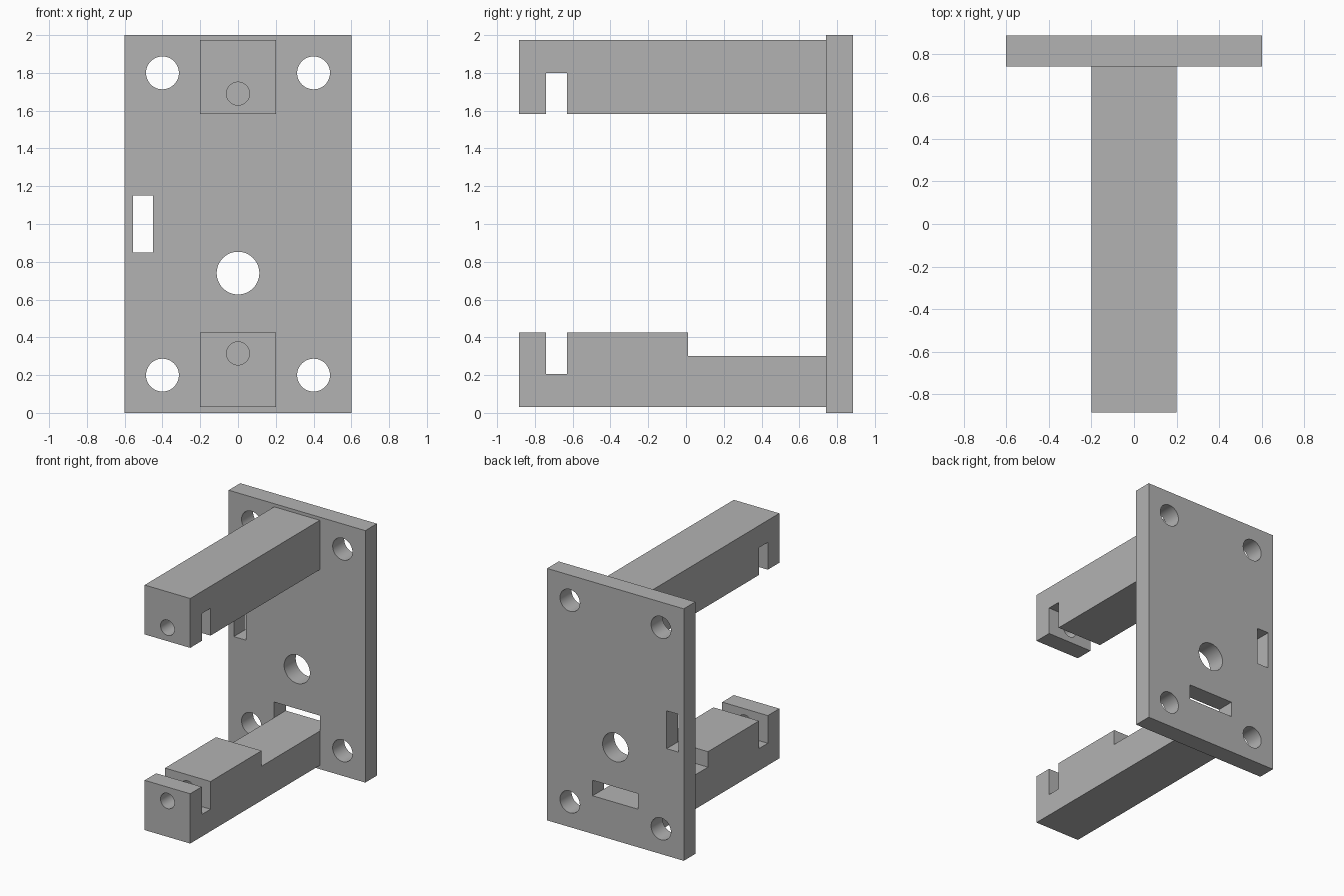
import bpy
import bmesh
import math

cube = bpy.data.objects.get("Cube")
if cube:
    bpy.data.objects.remove(cube, do_unlink=True)

GREY = (0.45, 0.45, 0.45, 1.0)
grey = bpy.data.materials.new("plain grey")
grey.use_nodes = True
grey.diffuse_color = GREY
grey.node_tree.nodes["Principled BSDF"].inputs["Base Color"].default_value = GREY

FRONT, PLATE_FRONT, BACK = -0.885, 0.74, 0.885
ARM_HALF = 0.2


def add_object(name, bm):
    bmesh.ops.recalc_face_normals(bm, faces=bm.faces)
    mesh = bpy.data.meshes.new(name)
    bm.to_mesh(mesh)
    bm.free()
    mesh.materials.append(grey)
    obj = bpy.data.objects.new(name, mesh)
    bpy.context.collection.objects.link(obj)
    return obj


def box(name, x0, x1, y0, y1, z0, z1):
    bm = bmesh.new()
    bmesh.ops.create_cube(bm, size=1)
    for v in bm.verts:
        v.co.x = x1 if v.co.x > 0 else x0
        v.co.y = y1 if v.co.y > 0 else y0
        v.co.z = z1 if v.co.z > 0 else z0
    return add_object(name, bm)


def rod(name, x, z, radius, y0, y1):
    """Cylinder lying along y."""
    bpy.ops.mesh.primitive_cylinder_add(
        vertices=48, radius=radius, depth=y1 - y0,
        location=(x, (y0 + y1) / 2, z), rotation=(math.pi / 2, 0, 0))
    obj = bpy.context.object
    obj.name = name
    return obj


def arm(name, profile):
    """Extrude a side profile of (y, z) points across the arm width."""
    bm = bmesh.new()
    face = bm.faces.new([bm.verts.new((-ARM_HALF, y, z)) for y, z in profile])
    extruded = bmesh.ops.extrude_face_region(bm, geom=[face])
    moved = [g for g in extruded["geom"] if isinstance(g, bmesh.types.BMVert)]
    bmesh.ops.translate(bm, verts=moved, vec=(2 * ARM_HALF, 0, 0))
    return add_object(name, bm)


def cut(target, cutters):
    """Subtract each cutter, then discard it."""
    bpy.ops.object.select_all(action="DESELECT")
    target.select_set(True)
    bpy.context.view_layer.objects.active = target
    for cutter in cutters:
        cutter.hide_render = True
        mod = target.modifiers.new("cut", "BOOLEAN")
        mod.operation = "DIFFERENCE"
        mod.solver = "EXACT"
        mod.object = cutter
        bpy.ops.object.modifier_apply(modifier=mod.name)
        bpy.data.objects.remove(cutter, do_unlink=True)
    bpy.ops.object.shade_smooth_by_angle(angle=math.radians(30))


# Back plate with corner holes, centre hole, side window and lower slot
plate = box("back_plate", -0.6, 0.6, PLATE_FRONT, BACK, 0, 2)
y0, y1 = PLATE_FRONT - 0.1, BACK + 0.1
cutters = [rod("corner_hole", x, z, 0.087, y0, y1)
           for x in (-0.4, 0.4) for z in (0.2, 1.8)]
cutters.append(rod("centre_hole", 0, 0.74, 0.113, y0, y1))
cutters.append(box("side_window", -0.555, -0.45, y0, y1, 0.85, 1.15))
cutters.append(box("lower_slot", -ARM_HALF, ARM_HALF, y0, y1, 0.302, 0.425))
cut(plate, cutters)

# Arms with a notch near the tip, the lower one stepped down at the back
NOTCH0, NOTCH1 = -0.74, -0.63
upper = arm("upper_arm", [
    (FRONT, 1.975), (FRONT, 1.583), (NOTCH0, 1.583), (NOTCH0, 1.8),
    (NOTCH1, 1.8), (NOTCH1, 1.583), (PLATE_FRONT, 1.583), (PLATE_FRONT, 1.975)])
lower = arm("lower_arm", [
    (FRONT, 0.03), (PLATE_FRONT, 0.03), (PLATE_FRONT, 0.302), (0.01, 0.302),
    (0.01, 0.425), (NOTCH1, 0.425), (NOTCH1, 0.205), (NOTCH0, 0.205),
    (NOTCH0, 0.425), (FRONT, 0.425)])

# Blind pin holes running back through each notch
for obj, z in ((upper, 1.69), (lower, 0.315)):
    cut(obj, [rod("pin_hole", 0, z, 0.061, FRONT - 0.1, -0.4)])
